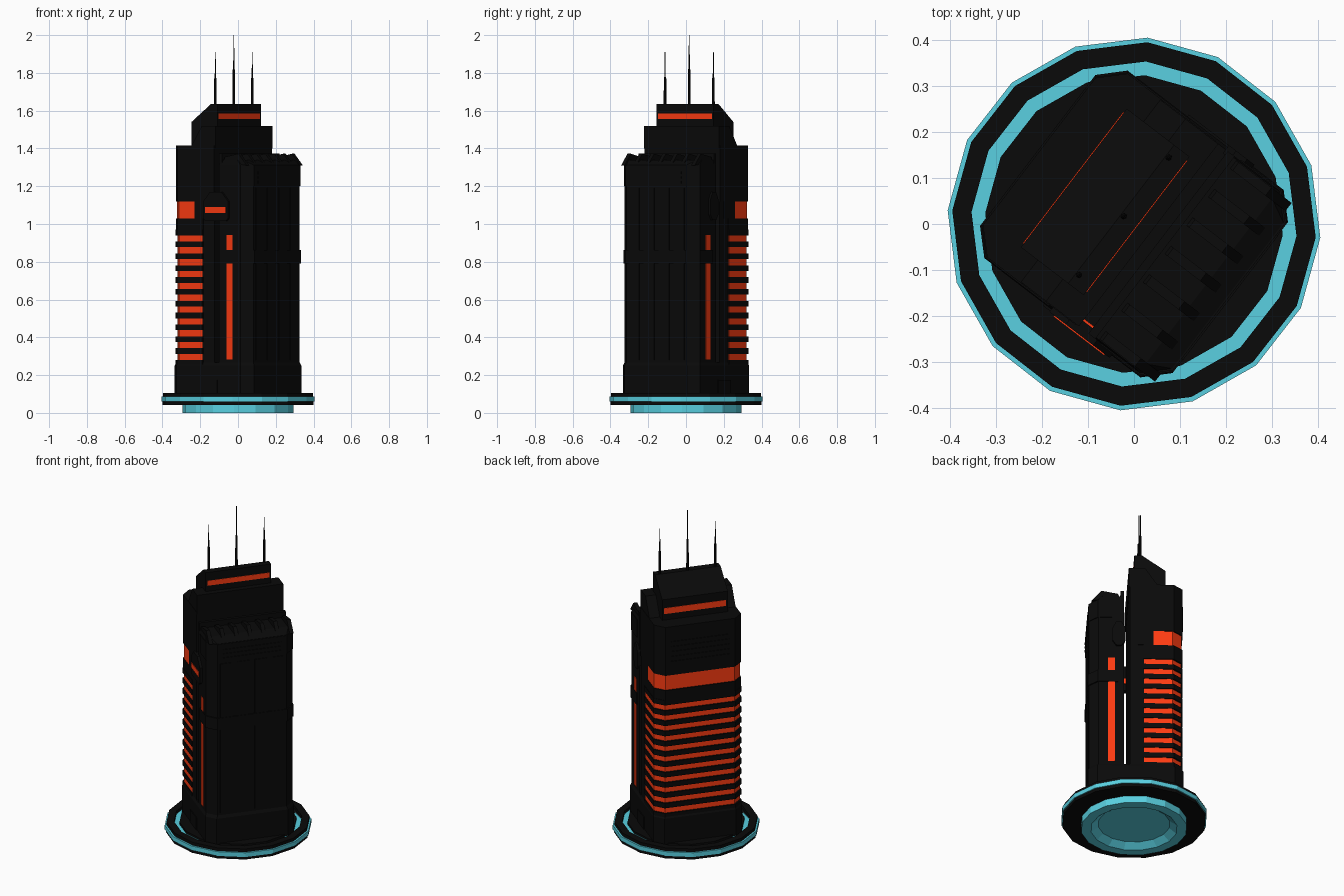
import bpy, bmesh, math

if "Cube" in bpy.data.objects:
    bpy.data.objects.remove(bpy.data.objects["Cube"])

TURN = math.radians(-37.4)      # local x runs across the two slabs, local y along them


def material(name, rgb):
    m = bpy.data.materials.new(name)
    m.diffuse_color = (*rgb, 1)
    m.use_nodes = True
    m.node_tree.nodes["Principled BSDF"].inputs["Base Color"].default_value = m.diffuse_color
    return m


BLACK = material("black", (0.003, 0.003, 0.003))
ORANGE = material("orange", (1.0, 0.045, 0.006))
CYAN = material("cyan", (0.10, 0.63, 0.75))


def finish(bm, name, mat, turn=TURN):
    bmesh.ops.recalc_face_normals(bm, faces=bm.faces)
    me = bpy.data.meshes.new(name)
    bm.to_mesh(me)
    bm.free()
    me.materials.append(mat)
    ob = bpy.data.objects.new(name, me)
    ob.rotation_euler.z = turn
    bpy.context.collection.objects.link(ob)
    return ob


def loft(name, rings, mat, turn=TURN):
    """Skin a list of equal-length point rings and cap both ends."""
    bm = bmesh.new()
    loops = [[bm.verts.new(p) for p in r] for r in rings]
    n = len(loops[0])
    for a, b in zip(loops, loops[1:]):
        for i in range(n):
            j = (i + 1) % n
            bm.faces.new((a[i], a[j], b[j], b[i]))
    bm.faces.new(loops[0])
    bm.faces.new(loops[-1])
    return finish(bm, name, mat, turn)


def outline(v0, v1, hu, c, z):
    """Slab plan from inner v0 to outer v1 with chamfered outer corners."""
    d = c if v1 > v0 else -c
    return [(v0, -hu, z), (v1 - d, -hu, z), (v1, -hu + c, z),
            (v1, hu - c, z), (v1 - d, hu, z), (v0, hu, z)]


def slab(name, v0, v1, hu, c, z0, z1, mat):
    return loft(name, [outline(v0, v1, hu, c, z0), outline(v0, v1, hu, c, z1)], mat)


def profile(name, pts, u0, u1, mat):
    """Extrude a (v, z) profile along the slab."""
    return loft(name, [[(v, u, z) for v, z in pts] for u in (u0, u1)], mat)


def box(name, v0, v1, u0, u1, z0, z1, mat):
    return profile(name, [(v0, z0), (v1, z0), (v1, z1), (v0, z1)], u0, u1, mat)


def lathe(name, pts, mat, sides=16, phase=math.radians(-4.2)):
    rings = [[(r * math.cos(2 * math.pi * i / sides), r * math.sin(2 * math.pi * i / sides), z)
              for i in range(sides)] for r, z in pts]
    return loft(name, rings, mat, phase)


# Round base: hollow foot, layered disc, recessed glowing ring, plinth
lathe("foot", [(0.20, 0.03), (0.24, 0.0), (0.295, 0.0), (0.295, 0.05)], CYAN)
lathe("disc_lower", [(0.29, 0.042), (0.40, 0.042), (0.40, 0.062)], BLACK)
lathe("disc_light", [(0.407, 0.06), (0.407, 0.086), (0.36, 0.087)], CYAN)
lathe("disc_upper", [(0.355, 0.085), (0.397, 0.085), (0.397, 0.105), (0.355, 0.105), (0.355, 0.087)], BLACK)
lathe("plinth", [(0.325, 0.08), (0.325, 0.10)], BLACK)

# Tower base: two wider halves meeting at the middle
for s, n in ((1, "front"), (-1, "back")):
    loft("tower_base_" + n, [outline(0.05 - s * 0.002, s * 0.264, 0.257, 0.05, 0.09),
                             outline(0.05 - s * 0.002, s * 0.264, 0.257, 0.05, 0.25),
                             outline(0.05 - s * 0.002, s * 0.257, 0.25, 0.05, 0.268)], BLACK)
for s in (1, -1):
    box("entrance", -0.05, 0.06, s * 0.25, s * 0.262, 0.1, 0.175, BLACK)

# Tall slab: core, striped storeys, glowing band
box("tall_core", -0.05, 0.033, -0.25, 0.25, 0.26, 1.41, BLACK)
slab("storey_glow", -0.045, -0.251, 0.2505, 0.05, 0.27, 0.95, ORANGE)
for i in range(12):
    top = 0.28 + 0.0627 * i
    slab("storey_ledge", -0.04, -0.26, 0.255, 0.05, top - 0.03, top, BLACK)
slab("band_lower", -0.04, -0.26, 0.252, 0.05, 0.95, 1.03, BLACK)
slab("band_glow", -0.095, -0.253, 0.25, 0.05, 1.03, 1.12, ORANGE)
box("band_core", -0.097, 0.0, -0.252, 0.252, 1.03, 1.12, BLACK)
slab("tall_upper", 0.033, -0.26, 0.252, 0.05, 1.12, 1.415, BLACK)
for i in range(5):
    box("back_louvre", -0.264, -0.255, -0.17, 0.17, 1.19 + 0.03 * i, 1.205 + 0.03 * i, BLACK)

# Stepped crown with lit windows
profile("shoulder", [(0.04, 1.40), (0.04, 1.52), (-0.05, 1.52), (-0.12, 1.413), (-0.12, 1.40)],
        -0.25, 0.25, BLACK)
profile("crown", [(0.007, 1.41), (0.007, 1.635), (-0.035, 1.635), (-0.165, 1.54), (-0.165, 1.41)],
        -0.19, 0.19, BLACK)
box("crown_window_front", 0.0, 0.009, -0.18, 0.18, 1.555, 1.585, ORANGE)
box("crown_window_back", -0.167, -0.16, -0.18, 0.18, 1.452, 1.488, ORANGE)

# Three tapered antennas
for u, top in ((-0.161, 1.91), (0, 2.0), (0.161, 1.91)):
    mid = 1.63 + (top - 1.63) * 0.5
    shape = [(0.0075, 1.63), (0.0065, mid), (0.0035, mid + 0.01), (0.002, top)]
    loft("antenna", [[(-0.028 + r * math.cos(k * math.pi / 3), u + r * math.sin(k * math.pi / 3), z)
                      for k in range(6)] for r, z in shape], BLACK)

# Shorter slab with sloped roof
loft("short_slab", [outline(0.066, 0.257, 0.25, 0.05, 0.26),
                    outline(0.066, 0.257, 0.25, 0.05, 1.312),
                    outline(0.066, 0.205, 0.247, 0.02, 1.338)], BLACK)
slab("short_belt", 0.10, 0.264, 0.255, 0.052, 0.79, 0.862, BLACK)
slab("short_collar", 0.10, 0.261, 0.253, 0.051, 1.20, 1.31, BLACK)

# Roof fins along the shorter slab
for i in range(7):
    u = -0.234 + 0.078 * i
    profile("roof_fin", [(0.245, 1.31), (0.19, 1.372), (0.10, 1.355), (0.09, 1.33)],
            u - 0.011, u + 0.011, BLACK)
box("roof_rail", 0.066, 0.085, -0.25, 0.25, 1.32, 1.372, BLACK)

# Facade ribs and louvres on the shorter slab
for u in (-0.15, -0.05, 0.05, 0.15):
    box("facade_rib", 0.25, 0.261, u - 0.035, u + 0.035, 0.28, 1.19, BLACK)
for i in range(3):
    box("facade_louvre", 0.255, 0.265, -0.17, 0.17, 1.215 + 0.025 * i, 1.227 + 0.025 * i, BLACK)

# Vertical light bars on both ends
for s, n in ((1, "right"), (-1, "left")):
    box("light_bar_" + n, 0.117, 0.155, s * 0.245, s * 0.2525, 0.283, 0.943, ORANGE)

# Bridge pod across the gap, and the smaller pod at the other end
profile("bridge_pod", [(-0.03, 1.03), (-0.015, 1.015), (0.12, 1.015), (0.135, 1.03), (0.135, 1.12),
                       (0.09, 1.17), (0.015, 1.17), (-0.03, 1.12)], -0.264, -0.235, BLACK)
box("bridge_light", -0.017, 0.122, -0.267, -0.23, 1.058, 1.09, ORANGE)
profile("end_pod", [(0.06, 1.05), (0.08, 1.02), (0.11, 1.02), (0.13, 1.05), (0.13, 1.13),
                    (0.11, 1.17), (0.08, 1.17), (0.06, 1.13)], 0.24, 0.262, BLACK)
